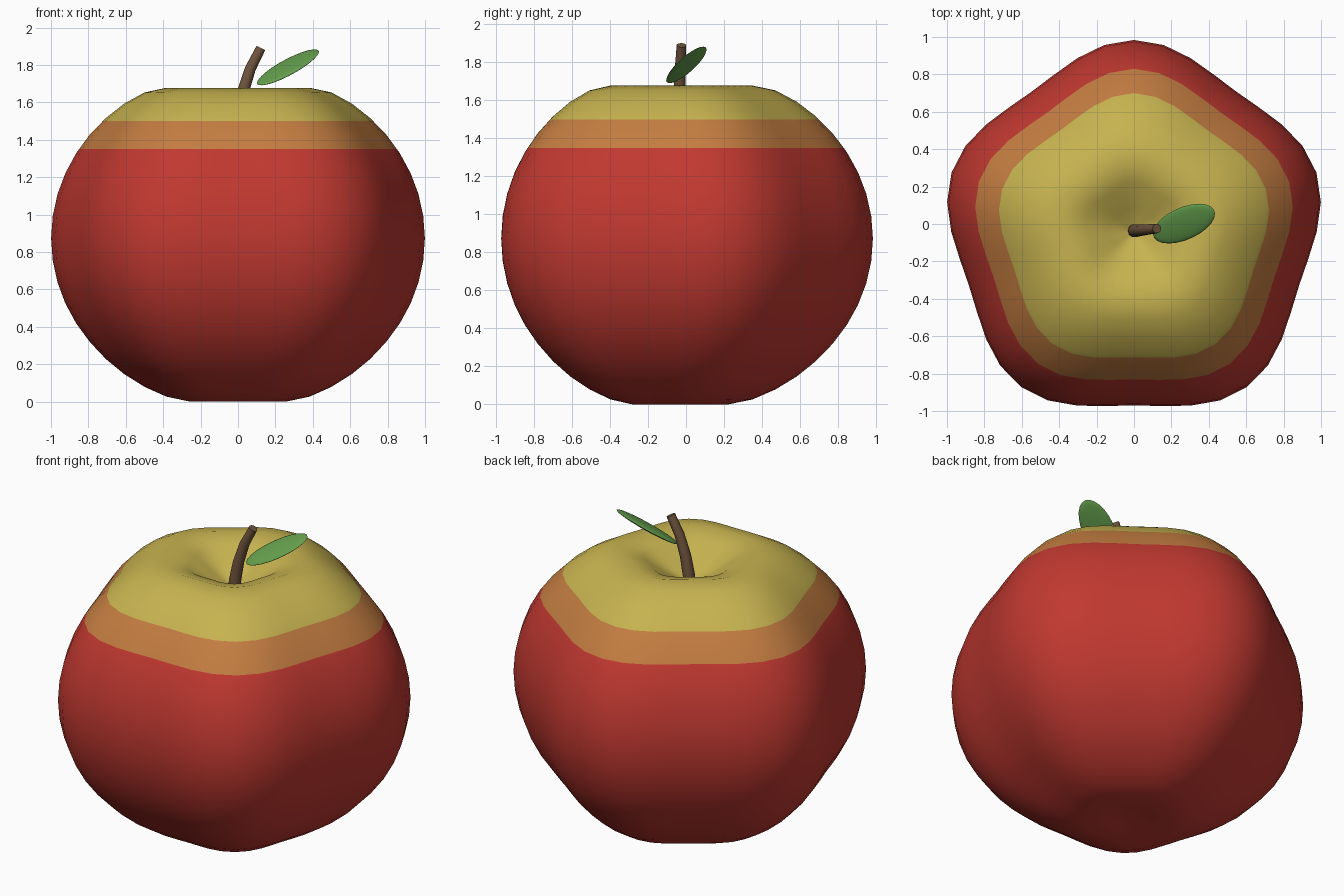
import bpy, bmesh, math
from mathutils import Vector, Matrix

if "Cube" in bpy.data.objects:
    bpy.data.objects.remove(bpy.data.objects["Cube"])

CY = -0.042          # the five-lobed body sits slightly towards the front


def material(name, rgb):
    m = bpy.data.materials.new(name)
    m.diffuse_color = (*rgb, 1)
    m.use_nodes = True
    m.node_tree.nodes["Principled BSDF"].inputs["Base Color"].default_value = m.diffuse_color
    return m


red = material("skin red", (0.53, 0.04, 0.03))
orange = material("blush orange", (0.55, 0.205, 0.053))
yellow = material("top yellow", (0.57, 0.45, 0.08))
brown = material("stem brown", (0.16, 0.09, 0.048))
green = material("leaf green", (0.13, 0.35, 0.075))


def make_object(name, bm, mats):
    bmesh.ops.recalc_face_normals(bm, faces=bm.faces)
    mesh = bpy.data.meshes.new(name)
    bm.to_mesh(mesh)
    bm.free()
    for m in mats:
        mesh.materials.append(m)
    obj = bpy.data.objects.new(name, mesh)
    bpy.context.collection.objects.link(obj)
    return obj


def smooth(obj, angle):
    bpy.ops.object.select_all(action='DESELECT')
    obj.select_set(True)
    bpy.context.view_layer.objects.active = obj
    bpy.ops.object.shade_smooth_by_angle(angle=math.radians(angle))


# Apple body: squashed sphere, five lobes, dimples at both poles
bm = bmesh.new()
bmesh.ops.create_uvsphere(bm, u_segments=40, v_segments=24, radius=1)
for v in bm.verts:
    x, y, z = v.co
    r = math.hypot(x, y)
    lobe = 0.977 * (1 + 0.05 * math.cos(5 * (math.atan2(y, x) - math.pi / 2)))
    h = 0.873 + 0.91 * z
    if z > 0:
        h -= 0.29 * math.exp(-r * r / 0.07)
    else:
        h += 0.08 * math.exp(-r * r / 0.04)
    v.co = (x * lobe, y * lobe + CY, h)
low = min(v.co.z for v in bm.verts)
for v in bm.verts:
    if v.co.z < 0.3:
        v.co.z -= low * (1 - v.co.z / 0.3)

# Colour bands cut at fixed heights
for cut in (1.35, 1.5):
    bmesh.ops.bisect_plane(bm, geom=bm.verts[:] + bm.edges[:] + bm.faces[:],
                           plane_co=(0, 0, cut), plane_no=(0, 0, 1))
for f in bm.faces:
    c = f.calc_center_median()
    inside = math.hypot(c.x, c.y - CY) < 0.5 and c.z > 1
    f.material_index = 2 if inside or c.z > 1.5 else 1 if c.z > 1.35 else 0
smooth(make_object("apple_body", bm, [red, orange, yellow]), 60)

# Stem: tapered bent tube
path = [(0.0, -0.036, 1.44), (0.005, -0.036, 1.54), (0.028, -0.034, 1.66),
        (0.066, -0.030, 1.78), (0.122, -0.024, 1.89)]
bm = bmesh.new()
rings = []
sides = 10
for i, p in enumerate(path):
    a, b = Vector(path[max(i - 1, 0)]), Vector(path[min(i + 1, len(path) - 1)])
    t = (b - a).normalized()
    side = Vector((0, 1, 0)).cross(t).normalized()
    up = t.cross(side)
    rad = 0.038 - 0.003 * i
    rings.append([bm.verts.new(Vector(p) + rad * (side * math.cos(k * math.tau / sides)
                                                  + up * math.sin(k * math.tau / sides)))
                  for k in range(sides)])
for lo, hi in zip(rings, rings[1:]):
    for k in range(sides):
        n = (k + 1) % sides
        bm.faces.new((lo[k], lo[n], hi[n], hi[k]))
bm.faces.new(rings[0])
bm.faces.new(rings[-1])
smooth(make_object("stem", bm, [brown]), 50)

# Leaf: thin flattened ellipsoid, tilted
w = Vector((-0.347, -0.5, 1)).normalized()
u = Vector((1, 0.48, 0.59))
u = (u - u.dot(w) * w).normalized()
v = w.cross(u)
rot = Matrix((u, v, w)).transposed().to_4x4()
bm = bmesh.new()
bmesh.ops.create_uvsphere(bm, u_segments=24, v_segments=12, radius=1)
bmesh.ops.transform(bm, verts=bm.verts, matrix=Matrix.Translation((0.267, 0.002, 1.787))
                    @ rot @ Matrix.Diagonal((0.2, 0.09, 0.015, 1)))
smooth(make_object("leaf", bm, [green]), 60)
